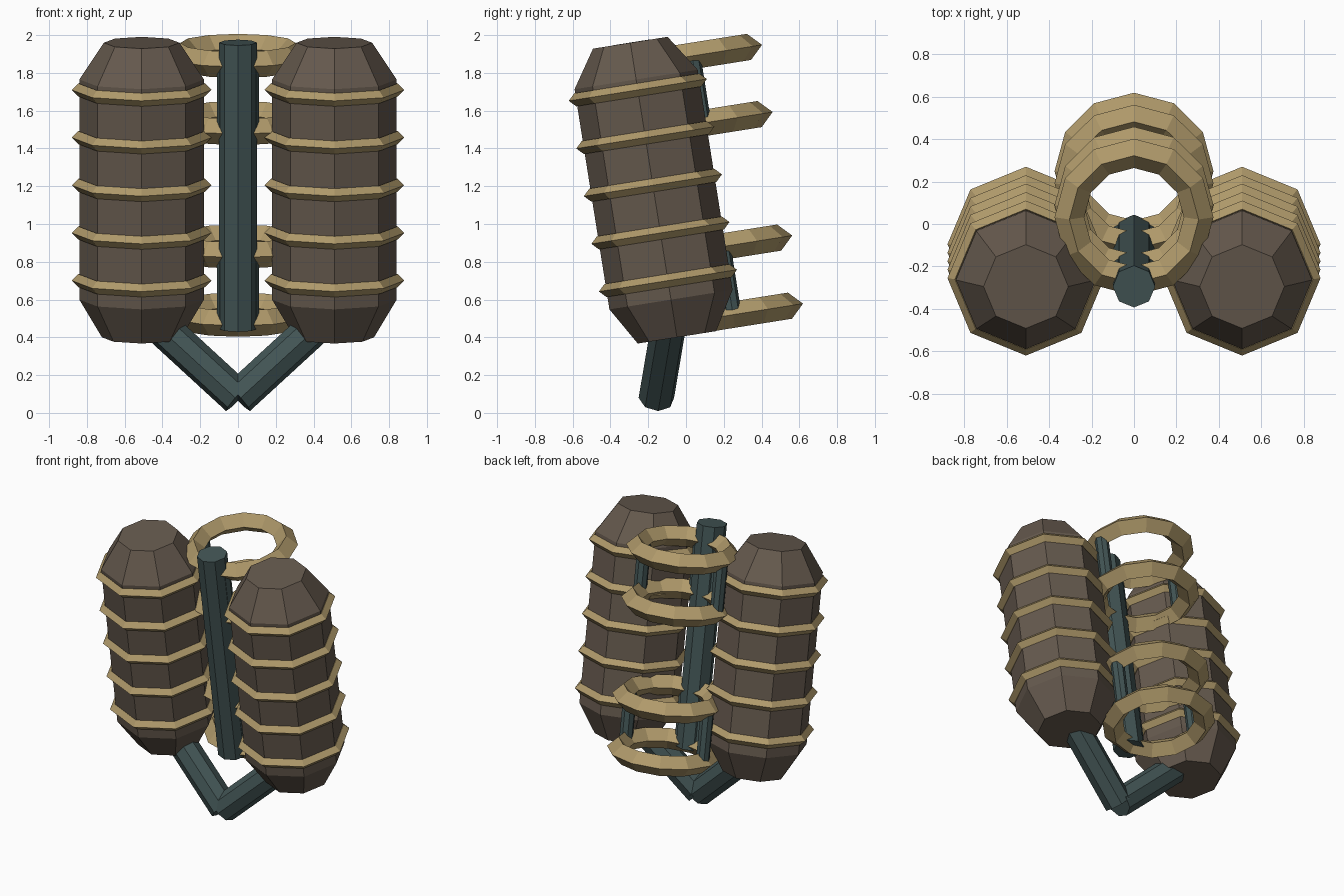
import bpy, bmesh, math
from mathutils import Matrix, Vector

if "Cube" in bpy.data.objects:
    bpy.data.objects.remove(bpy.data.objects["Cube"])


def material(name, rgb):
    m = bpy.data.materials.new(name)
    m.diffuse_color = (*rgb, 1)
    m.use_nodes = True
    m.node_tree.nodes["Principled BSDF"].inputs["Base Color"].default_value = m.diffuse_color
    return m


BROWN = material("dark_brown", (0.13, 0.10, 0.075))
TAN = material("tan", (0.43, 0.32, 0.145))
TEAL = material("dark_teal", (0.055, 0.09, 0.09))

# Shared frame that leans the whole pack forward
LEAN = Matrix.Translation((0, 0.0155, 0)) @ Matrix.Rotation(math.radians(9), 4, 'X')


def lathe(name, profile, sides, mat, matrix, ring=False):
    """Revolve (radius, height) points about z; ring=True closes the profile."""
    bm = bmesh.new()
    loops = []
    for r, z in profile:
        angles = [2 * math.pi * i / sides for i in range(sides)]
        loops.append([bm.verts.new((r * math.cos(a), r * math.sin(a), z)) for a in angles])
    pairs = list(zip(loops, loops[1:]))
    if ring:
        pairs.append((loops[-1], loops[0]))
    else:
        bm.faces.new(loops[0])
        bm.faces.new(loops[-1])
    for low, high in pairs:
        for i in range(sides):
            j = (i + 1) % sides
            bm.faces.new((low[i], low[j], high[j], high[i]))
    bmesh.ops.recalc_face_normals(bm, faces=bm.faces)
    mesh = bpy.data.meshes.new(name)
    bm.to_mesh(mesh)
    bm.free()
    mesh.materials.append(mat)
    obj = bpy.data.objects.new(name, mesh)
    obj.matrix_world = matrix
    bpy.context.collection.objects.link(obj)
    return obj


def diamond_ring(name, radius, thick, sides, place):
    profile = [(radius + thick, 0), (radius, thick), (radius - thick, 0), (radius, -thick)]
    lathe(name, profile, sides, TAN, LEAN @ Matrix.Translation(place), ring=True)


def rod(name, start, end, radius, frame=LEAN):
    a, b = frame @ Vector(start), frame @ Vector(end)
    d = b - a
    turn = d.to_track_quat('Z', 'Y').to_matrix().to_4x4()
    lathe(name, [(radius, 0), (radius, d.length)], 8, TEAL, Matrix.Translation(a) @ turn)


for side, label in ((-1, "left"), (1, "right")):
    # Tank with tapered ends
    lathe(label + "_tank", [(0.21, 0.405), (0.33, 0.607), (0.33, 1.787), (0.20, 1.984)],
          8, BROWN, LEAN @ Matrix.Translation((0.51 * side, 0, 0)))
    # Bands around the tank
    for i in range(5):
        diamond_ring(f"{label}_tank_band_{i + 1}", 0.335, 0.035, 8,
                     (0.51 * side, 0, 0.709 + 0.2555 * i))
    # Lower brace reaching up into the tank
    rod(label + "_brace", (0, -0.157, 0.08), (0.43 * side, -0.09, 0.475), 0.095,
        Matrix.Identity(4))
    # Struts joining each pair of hoops
    for low, high, level in ((0.477, 0.842, "lower"), (1.504, 1.864, "upper")):
        for x, y, part in ((0.305, 0.312, "outer"), (0.065, 0.02, "inner")):
            rod(f"{label}_{level}_{part}_strut", (x * side, y, low), (x * side, y, high), 0.045)

# Central pole
rod("center_pole", (0, 0, 0.45), (0, 0, 1.985), 0.1)

# Hoops behind the pole
for i, height in enumerate((0.477, 0.842, 1.504, 1.864)):
    diamond_ring(f"back_hoop_{i + 1}", 0.305, 0.07, 12, (0, 0.312, height))
